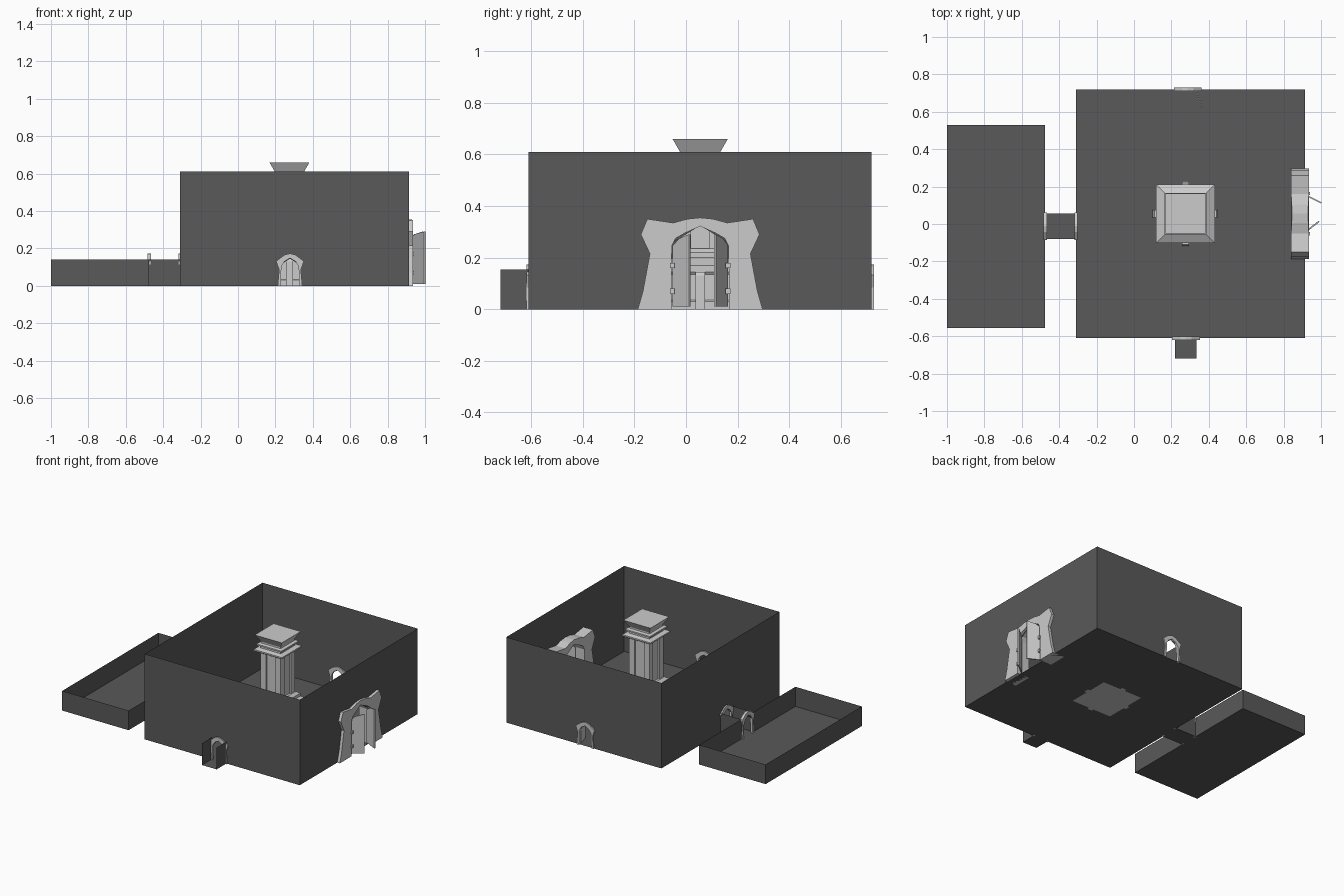
import bpy, bmesh, math
from mathutils import Matrix, Vector

if "Cube" in bpy.data.objects:
    bpy.data.objects.remove(bpy.data.objects["Cube"])

dark = bpy.data.materials.new("dark_stone")
dark.diffuse_color = (0.1, 0.1, 0.1, 1)
dark.use_nodes = True
dark.node_tree.nodes["Principled BSDF"].inputs["Base Color"].default_value = dark.diffuse_color


def finish(name, bm, mat=None):
    me = bpy.data.meshes.new(name)
    bm.to_mesh(me)
    bm.free()
    ob = bpy.data.objects.new(name, me)
    bpy.context.collection.objects.link(ob)
    if mat:
        me.materials.append(mat)
    return ob


def sheet(name, pts):
    bm = bmesh.new()
    bm.faces.new([bm.verts.new(p) for p in pts])
    finish(name, bm, dark)


def floor(name, x0, x1, y0, y1):
    sheet(name, [(x0, y0, 0), (x1, y0, 0), (x1, y1, 0), (x0, y1, 0)])


def wall(name, a, b, h, door=None):
    """Thin upright wall from a to b; door = (centre distance, half width, side height, peak)."""
    a, b = Vector(a), Vector(b)
    length = (b - a).length
    d = (b - a) / length
    out = [(0, 0)]
    if door:
        c, w, s, p = door
        out += [(c - w, 0), (c - w, s), (c, p), (c + w, s), (c + w, 0)]
    out += [(length, 0), (length, h), (0, h)]
    sheet(name, [(a.x + d.x * t, a.y + d.y * t, z) for t, z in out])


def slab(name, pts, depth, loc, angle, edit=None):
    """Flat outline in local x/z, extruded along y, then turned about z."""
    bm = bmesh.new()
    f = bm.faces.new([bm.verts.new((x, -depth / 2, z)) for x, z in pts])
    ext = bmesh.ops.extrude_face_region(bm, geom=[f])
    for v in ext["geom"]:
        if isinstance(v, bmesh.types.BMVert):
            v.co.y += depth
    if edit:
        for v in bm.verts:
            edit(v)
    bmesh.ops.recalc_face_normals(bm, faces=bm.faces)
    bm.transform(Matrix.Translation(loc) @ Matrix.Rotation(angle, 4, 'Z'))
    return finish(name, bm)


def arch(name, outer, inner, depth, loc, angle, edit=None):
    """Symmetric arch from half outlines running from foot to crown (x = 0)."""
    mir = lambda p: [(-x, z) for x, z in p]
    pts = outer + mir(outer[:-1])[::-1] + mir(inner) + inner[:-1][::-1]
    return slab(name, pts, depth, loc, angle, edit)


def square_stack(name, rings, cx, cy):
    """Square tower from (half width, height) rings."""
    bm = bmesh.new()
    loops = [[bm.verts.new((cx + sx * r, cy + sy * r, z))
              for sx, sy in ((-1, -1), (1, -1), (1, 1), (-1, 1))] for r, z in rings]
    for lo, hi in zip(loops, loops[1:]):
        for i in range(4):
            j = (i + 1) % 4
            bm.faces.new((lo[i], lo[j], hi[j], hi[i]))
    bm.faces.new(loops[0][::-1])
    bm.faces.new(loops[-1])
    return finish(name, bm)


CX, CY = 0.275, 0.055
X0, X1, Y0, Y1, H = -0.31, 0.915, -0.61, 0.72, 0.61
small = (0.055, 0.11, 0.145)

# Main hall
floor("hall_floor", X0, X1, Y0, Y1)
wall("hall_front_wall", (X0, Y0), (X1, Y0), H, (0.278 - X0, *small))
wall("hall_back_wall", (X0, Y1), (X1, Y1), H, (0.287 - X0, *small))
wall("hall_left_wall", (X0, Y0), (X0, Y1), H, (-0.012 - Y0, *small))
wall("hall_gate_wall", (X1, Y0), (X1, Y1), H, (CY - Y0, 0.12, 0.25, 0.325))

# Side room
floor("side_floor", -1, -0.475, -0.555, 0.53)
wall("side_front_wall", (-1, -0.555), (-0.475, -0.555), 0.14)
wall("side_back_wall", (-1, 0.53), (-0.475, 0.53), 0.14)
wall("side_left_wall", (-1, -0.555), (-1, 0.53), 0.14)
wall("side_door_wall", (-0.475, -0.555), (-0.475, 0.53), 0.14, (0.543, 0.055, 0.11, 0.137))

# Corridor and entrance stub
floor("corridor_floor", -0.475, X0, -0.08, 0.055)
for y in (-0.08, 0.055):
    wall("corridor_wall", (-0.475, y), (X0, y), 0.14)
floor("stub_floor", 0.22, 0.335, -0.72, Y0)
for x in (0.22, 0.335):
    wall("stub_wall", (x, -0.72), (x, Y0), 0.155)

# Small door frames
fo = [(0.066, 0), (0.058, 0.085), (0.074, 0.132), (0.05, 0.15), (0.03, 0.165), (0, 0.173)]
fi = [(0.05, 0), (0.046, 0.105), (0.03, 0.13), (0, 0.148)]
for n, x, y, a in (("front", 0.278, Y0, 0), ("back", 0.287, Y1, 0),
                   ("hall_side", X0, -0.012, math.pi / 2), ("side_room", -0.475, -0.012, math.pi / 2)):
    arch(n + "_door_frame", fo, fi, 0.018, (x, y, 0), a)
slab("back_door_leaf", [(0, 0.004), (0.095, 0.004), (0.095, 0.14), (0.05, 0.13), (0, 0.105)],
     0.006, (0.335, 0.71, 0), math.radians(-73))

# Great gate, thinner towards the crown
go = [(0.242, 0), (0.222, 0.07), (0.195, 0.215), (0.23, 0.29), (0.205, 0.35),
      (0.105, 0.335), (0.05, 0.35), (0, 0.355)]
gi = [(0.112, 0), (0.11, 0.245), (0.095, 0.275), (0.06, 0.295), (0, 0.322)]


def pinch(v):
    v.co.y *= 0.88 + 0.12 * min(1, abs(v.co.x) / 0.1)


arch("gate_arch", go, gi, 0.095, (0.8875, CY, 0), math.pi / 2, pinch)

# Gate leaves standing open, with hinges
leaf = [(0, 0.01), (0.105, 0.01), (0.105, 0.29), (0.045, 0.275), (0, 0.245)]
for n, hy, tx, ty in (("left", -0.05, 0.987, 0.012), ("right", 0.16, 0.997, 0.115)):
    ang = math.atan2(ty - hy, tx - 0.907)
    slab(n + "_gate_leaf", leaf, 0.008, (0.907, hy, 0), ang)
    for z in (0.06, 0.16):
        slab(n + "_gate_hinge", [(-0.008, z), (0.012, z), (0.012, z + 0.02), (-0.008, z + 0.02)],
             0.018, (0.93, -0.053 if n == "left" else 0.163, 0), 0)

# Central pillar: base, shaft, mouldings and flared cap
square_stack("pillar_base", [(0.157, 0), (0.157, 0.03), (0.15, 0.035), (0.15, 0.135), (0.157, 0.145),
                             (0.157, 0.17), (0.105, 0.2), (0.105, 0.22), (0.085, 0.235)], CX, CY)
square_stack("pillar_shaft", [(0.068, 0.235), (0.068, 0.55)], CX, CY)
square_stack("pillar_cap", [(0.083, 0.53), (0.112, 0.548), (0.112, 0.558), (0.08, 0.565), (0.08, 0.575),
                            (0.098, 0.585), (0.098, 0.595), (0.078, 0.6), (0.078, 0.61),
                            (0.107, 0.66)], CX, CY)
for sx in (-1, 1):
    for sy in (-1, 1):
        square_stack("corner_pilaster", [(0.022, 0.235), (0.022, 0.535)], CX + sx * 0.058, CY + sy * 0.058)

# Buttress in the middle of each base side
for i in range(4):
    a = i * math.pi / 2
    slab("base_buttress", [(0.14, 0), (0.175, 0), (0.172, 0.13), (0.165, 0.145), (0.14, 0.145)],
         0.038, (CX, CY, 0), a)
